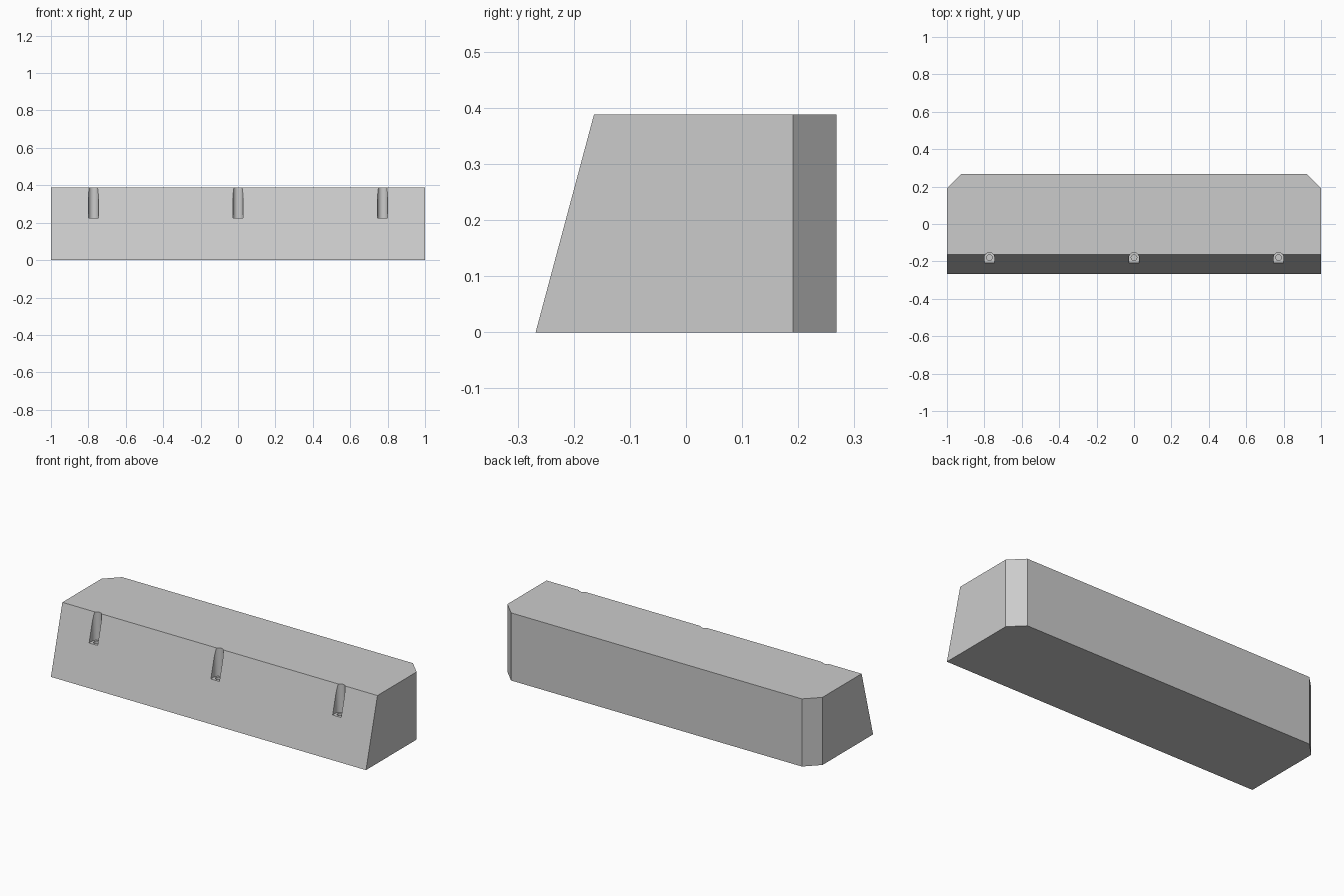
import bpy
import bmesh
import math

cube = bpy.data.objects.get("Cube")
if cube:
    bpy.data.objects.remove(cube)

HEIGHT = 0.388
BACK = 0.268
CHAMFER = 0.077
FRONT_TOP = -0.164
SLOT_Y = -0.18
SLOT_FLOOR = 0.225

grey = bpy.data.materials.new("plain grey")
grey.use_nodes = True
grey.diffuse_color = (0.6, 0.6, 0.6, 1)
grey.node_tree.nodes["Principled BSDF"].inputs["Base Color"].default_value = (0.6, 0.6, 0.6, 1)


def prism(name, low, high, z0, z1):
    """Closed solid between two outlines with the same number of points."""
    bm = bmesh.new()
    a = [bm.verts.new((x, y, z0)) for x, y in low]
    b = [bm.verts.new((x, y, z1)) for x, y in high]
    bm.faces.new(a[::-1])
    bm.faces.new(b)
    n = len(a)
    for i in range(n):
        j = (i + 1) % n
        bm.faces.new((a[i], a[j], b[j], b[i]))
    bmesh.ops.recalc_face_normals(bm, faces=bm.faces)
    mesh = bpy.data.meshes.new(name)
    bm.to_mesh(mesh)
    bm.free()
    mesh.materials.append(grey)
    obj = bpy.data.objects.new(name, mesh)
    bpy.context.collection.objects.link(obj)
    return obj


def arc(x, y, radius, sweep, steps):
    return [(x + radius * math.cos(sweep * i / steps),
             y + radius * math.sin(sweep * i / steps)) for i in range(steps + 1)]


# Block with a sloping front and chamfered back corners
def outline(front):
    return [(-1, front), (1, front), (1, BACK - CHAMFER), (1 - CHAMFER, BACK),
            (CHAMFER - 1, BACK), (-1, BACK - CHAMFER)]


block = prism("block", outline(-BACK), outline(FRONT_TOP), 0, HEIGHT)

# Round-backed slots open to the front, each with a blind screw hole in its floor
cutters = []
for x in (-0.773, 0, 0.773):
    slot = arc(x, SLOT_Y, 0.027, math.pi, 16) + [(x - 0.027, -0.4), (x + 0.027, -0.4)]
    hole = arc(x, SLOT_Y, 0.015, math.tau, 24)[:-1]
    cutters.append(prism("slot_cutter", slot, slot, SLOT_FLOOR, HEIGHT + 0.1))
    cutters.append(prism("hole_cutter", hole, hole, SLOT_FLOOR - 0.1, SLOT_FLOOR + 0.05))

bpy.ops.object.select_all(action="DESELECT")
bpy.context.view_layer.objects.active = block
block.select_set(True)
for cutter in cutters:
    mod = block.modifiers.new("cut", "BOOLEAN")
    mod.operation = "DIFFERENCE"
    mod.solver = "EXACT"
    mod.object = cutter
    bpy.ops.object.modifier_apply(modifier=mod.name)
for cutter in cutters:
    bpy.data.objects.remove(cutter)

bpy.ops.object.shade_smooth_by_angle(angle=math.radians(30))
